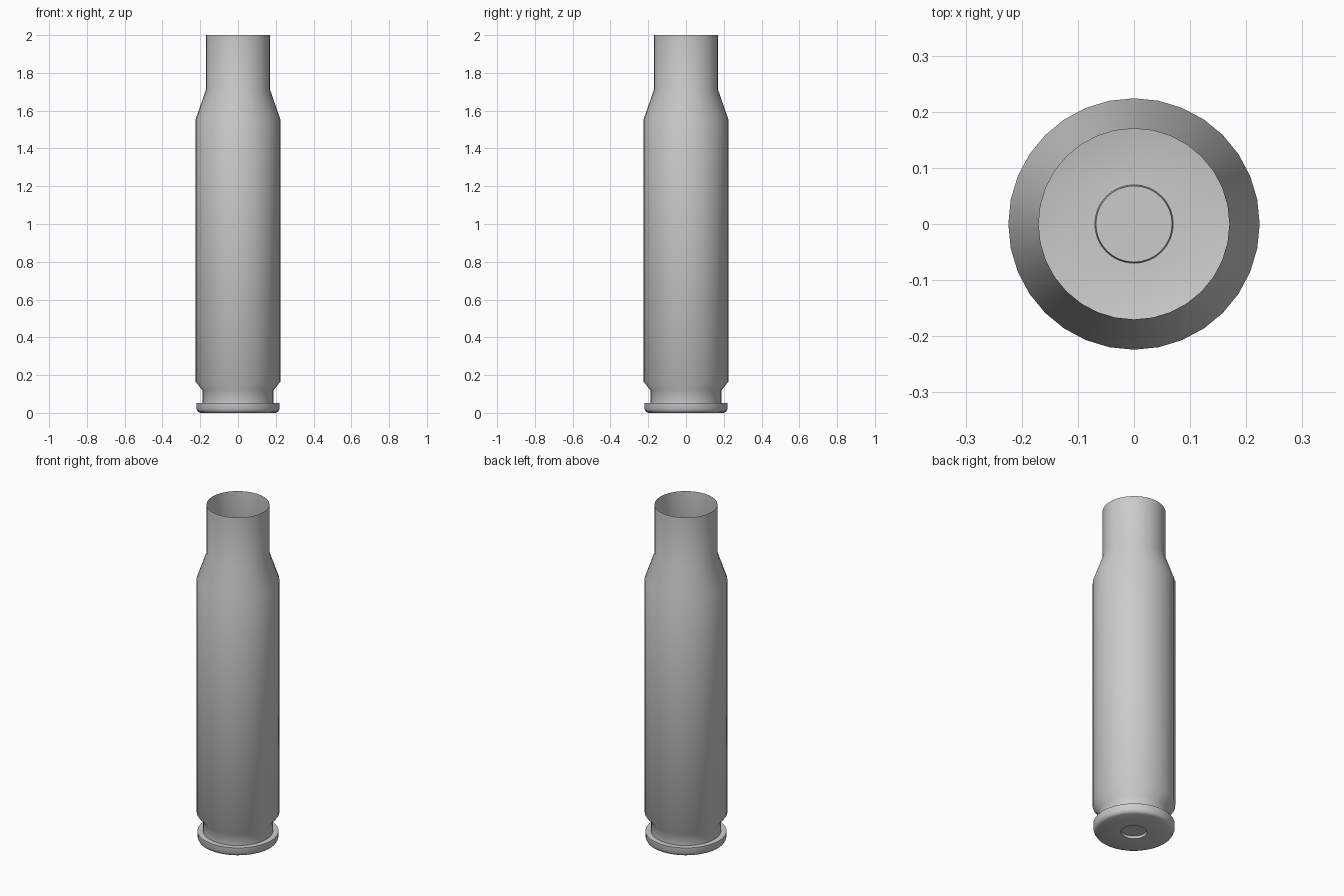
import bpy, bmesh, math

if "Cube" in bpy.data.objects:
    bpy.data.objects.remove(bpy.data.objects["Cube"])

SIDES = 32


def lathe(name, profile, cap_end=False):
    """Spin an (r, z) profile around z; optionally close the first ring."""
    bm = bmesh.new()
    rings = []
    for r, z in profile:
        rings.append([bm.verts.new((r * math.cos(2 * math.pi * i / SIDES),
                                    r * math.sin(2 * math.pi * i / SIDES), z))
                      for i in range(SIDES)])
    for a, b in zip(rings, rings[1:]):
        for i in range(SIDES):
            j = (i + 1) % SIDES
            bm.faces.new((a[i], a[j], b[j], b[i]))
    if cap_end:
        bm.faces.new(rings[0][::-1])
    mesh = bpy.data.meshes.new(name)
    bm.to_mesh(mesh)
    bm.free()
    obj = bpy.data.objects.new(name, mesh)
    bpy.context.collection.objects.link(obj)
    bpy.context.view_layer.objects.active = obj
    obj.select_set(True)
    bpy.ops.object.shade_smooth_by_angle(angle=math.radians(40))
    obj.select_set(False)
    return obj


# Thin open shell: recessed base centre, rounded rim, groove, body, shoulder, neck
lathe("bottle_neck_case", [
    (0.068, 0.015), (0.07, 0.0),
    (0.20, 0.0), (0.212, 0.006), (0.219, 0.02), (0.22, 0.053),
    (0.189, 0.053), (0.189, 0.12),
    (0.224, 0.165), (0.224, 1.555),
    (0.17, 1.71), (0.17, 2.0),
], cap_end=True)
